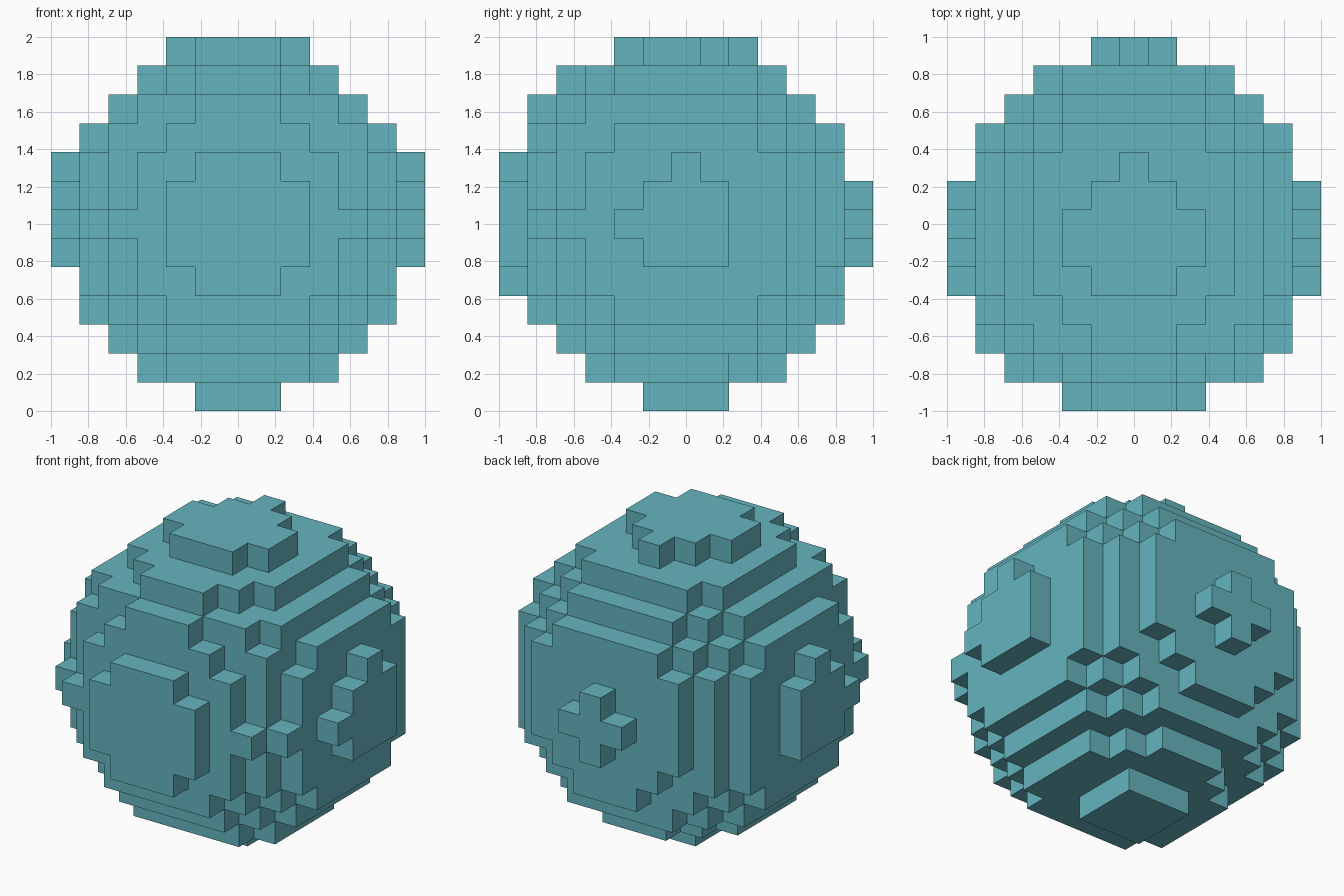
import bpy
import bmesh
from itertools import product
from mathutils import Vector

if "Cube" in bpy.data.objects:
    bpy.data.objects.remove(bpy.data.objects["Cube"], do_unlink=True)

HALF = 6                       # blocks on each side of the middle one
SIZE = 2 / (2 * HALF + 1)      # edge length of one block
CENTRE = Vector((0, -0.2, 0.1))  # ball centre, in blocks
RADIUS_SQ = 39.75

# Teal material
teal = bpy.data.materials.new("teal")
teal.use_nodes = True
colour = (0.130, 0.456, 0.515, 1)
teal.diffuse_color = colour
teal.node_tree.nodes["Principled BSDF"].inputs["Base Color"].default_value = colour

# Blocks whose middle lies inside the ball
span = range(-HALF, HALF + 1)
blocks = {c for c in product(span, repeat=3)
          if (Vector(c) - CENTRE).length_squared <= RADIUS_SQ}

# Outer skin: one square wherever a block has no neighbour
bm = bmesh.new()
for block in blocks:
    for axis, sign in product(range(3), (-1, 1)):
        normal = Vector((0, 0, 0))
        normal[axis] = sign
        if tuple(int(v) for v in Vector(block) + normal) in blocks:
            continue
        u = Vector((0, 0, 0))
        u[(axis + 1) % 3] = 0.5
        v = normal.cross(u)
        middle = Vector(block) + normal / 2
        corners = (middle - u - v, middle + u - v, middle + u + v, middle - u + v)
        bm.faces.new([bm.verts.new(p * SIZE + Vector((0, 0, 1))) for p in corners])
bmesh.ops.remove_doubles(bm, verts=bm.verts, dist=SIZE / 100)

mesh = bpy.data.meshes.new("block_ball")
bm.to_mesh(mesh)
bm.free()
mesh.materials.append(teal)
ball = bpy.data.objects.new("block_ball", mesh)
bpy.context.collection.objects.link(ball)
